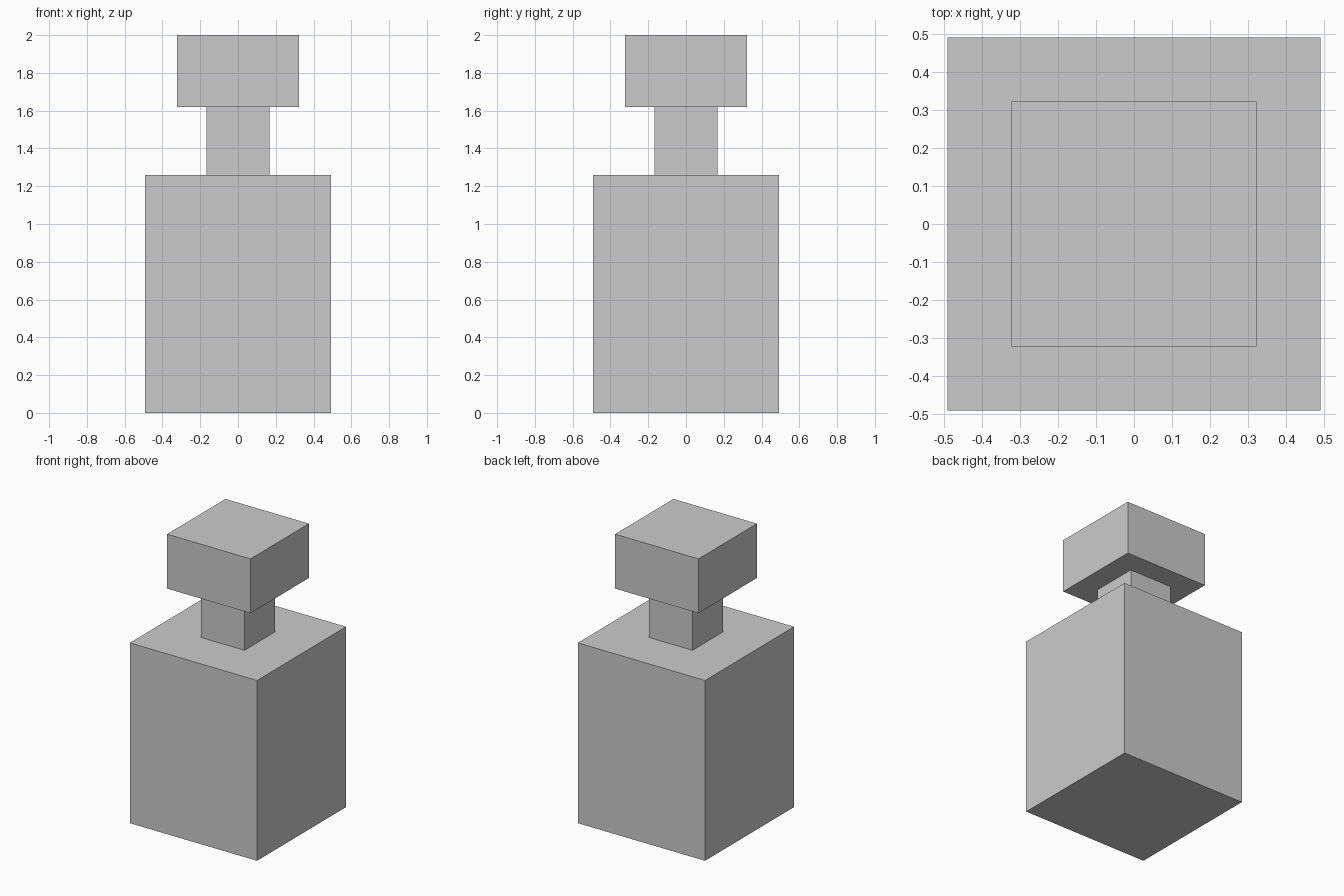
import bpy

if "Cube" in bpy.data.objects:
    bpy.data.objects.remove(bpy.data.objects["Cube"])


def block(name, width, z_bottom, z_top):
    """Square block centred on the z axis."""
    height = z_top - z_bottom
    bpy.ops.mesh.primitive_cube_add(size=1, location=(0, 0, z_bottom + height / 2))
    obj = bpy.context.object
    obj.name = name
    obj.scale = (width, width, height)
    bpy.ops.object.transform_apply(location=False, rotation=False, scale=True)
    return obj


# Bottle: body, narrow neck and wide cap stacked upwards
block("bottle_body", 0.983, 0.0, 1.26)
block("bottle_neck", 0.335, 1.26, 1.62)
block("bottle_cap", 0.645, 1.62, 2.0)
